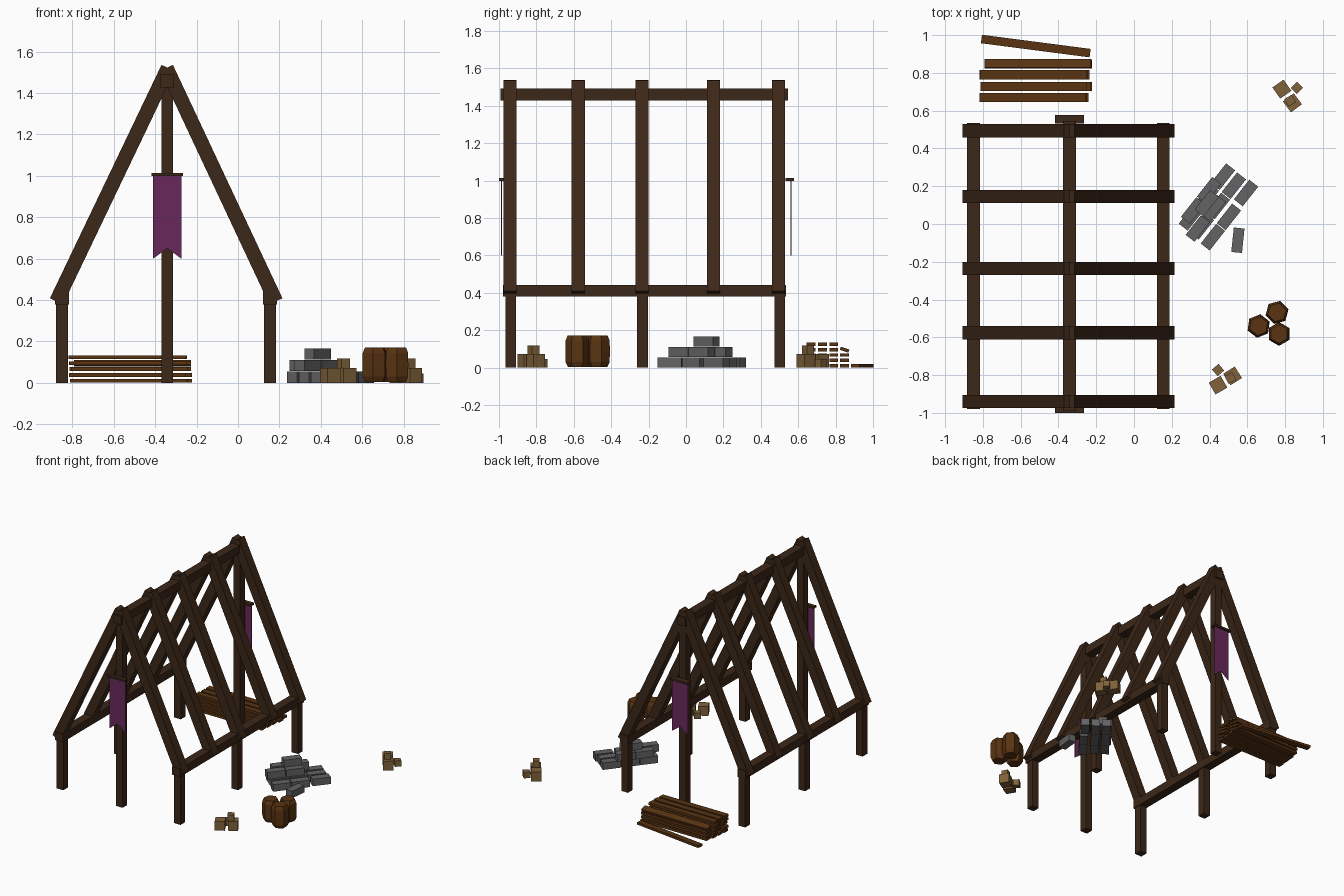
import bpy, bmesh, random
from math import radians, cos, sin, pi
from mathutils import Vector, Matrix

if "Cube" in bpy.data.objects:
    bpy.data.objects.remove(bpy.data.objects["Cube"])

random.seed(4)


def mat(name, rgb):
    m = bpy.data.materials.new(name)
    m.diffuse_color = (*rgb, 1)
    m.use_nodes = True
    m.node_tree.nodes["Principled BSDF"].inputs["Base Color"].default_value = m.diffuse_color
    return m


DARK = mat("dark_timber", (0.045, 0.02, 0.009))
WOOD = mat("brown_wood", (0.10, 0.034, 0.006))
CRATE = mat("pale_wood", (0.21, 0.12, 0.042))
STONE = mat("stone", (0.125, 0.125, 0.13))
CLOTH = mat("purple_cloth", (0.14, 0.022, 0.105))


def finish(name, bm, material):
    bmesh.ops.recalc_face_normals(bm, faces=bm.faces)
    me = bpy.data.meshes.new(name)
    bm.to_mesh(me)
    bm.free()
    me.materials.append(material)
    ob = bpy.data.objects.new(name, me)
    bpy.context.collection.objects.link(ob)
    return ob


def box(name, loc, size, material, rz=0, rx=0, ry=0):
    bm = bmesh.new()
    bmesh.ops.create_cube(bm, size=1, matrix=Matrix.Diagonal((*size, 1)))
    ob = finish(name, bm, material)
    ob.location = loc
    ob.rotation_euler = (radians(rx), radians(ry), radians(rz))
    return ob


XL, XM, XR = -0.85, -0.342, 0.155

# Short side posts and long eaves beams
for side, x in (("left", XL), ("right", XR)):
    for y in (-0.937, -0.233, 0.502):
        box(side + "_post", (x, y, 0.2), (0.057, 0.057, 0.4), DARK)
    box(side + "_eaves_beam", (x, -0.222, 0.41), (0.068, 1.515, 0.062), DARK)

# Tall gable posts and ridge beam
for y in (-0.937, 0.502):
    box("gable_post", (XM, y, 0.735), (0.057, 0.057, 1.47), DARK)
box("ridge_beam", (XM, -0.223, 1.46), (0.068, 1.535, 0.064), DARK)

# Five pairs of rafters
for y in (-0.94, -0.576, -0.235, 0.146, 0.494):
    for s in (-1, 1):
        a = Vector((XM + 0.005 + s * 0.53 - 0.01, y, 0.394))
        b = Vector((XM - s * 0.004, y, 1.521))
        d = b - a
        r = box("rafter", (a + b) / 2, (0.07, 0.07, d.length), DARK)
        r.rotation_euler = d.to_track_quat('Z', 'Y').to_euler()

# Swallow-tailed banners hanging on bars at both gables
for side, y, bar_y in (("front", -0.986, -0.985), ("back", 0.561, 0.555)):
    bm = bmesh.new()
    pts = [(-0.068, 1.005), (0.068, 1.005), (0.068, 0.6), (0, 0.65), (-0.068, 0.6)]
    f = bm.faces.new([bm.verts.new((XM + px, y - 0.002, z)) for px, z in pts])
    ext = bmesh.ops.extrude_face_region(bm, geom=[f], use_keep_orig=True)
    moved = [v for v in ext["geom"] if isinstance(v, bmesh.types.BMVert)]
    bmesh.ops.translate(bm, verts=moved, vec=(0, 0.004, 0))
    finish(side + "_banner", bm, CLOTH)
    box(side + "_banner_bar", (XM, bar_y, 1.006), (0.152, 0.03 if y < 0 else 0.044, 0.015), DARK)

# Plank stack, with one plank slipping and one on the ground
for i, y in enumerate((0.669, 0.729, 0.79, 0.848)):
    for k in range(5):
        if i == 3 and k > 3:
            continue
        tilt = -18 if i == 3 and k == 3 else 0
        box("stacked_plank", (-0.52 + random.uniform(-0.018, 0.018), y, 0.01 + 0.0285 * k),
            (0.565, 0.048, 0.018), WOOD, rx=tilt)
box("fallen_plank", (-0.52, 0.942, 0.01), (0.58, 0.045, 0.018), WOOD, rz=-7.4)

# Stone block pile
ANG = 51.8
U = Vector((cos(radians(ANG)), sin(radians(ANG)), 0))


def block_row(cx, cy, n, layer):
    for k in range(n):
        p = Vector((cx, cy, 0.0275 + 0.056 * layer)) + U * 0.137 * (k - (n - 1) / 2)
        box("stone_block", p, (0.132, 0.06, 0.054), STONE, rz=ANG)


block_row(0.386, 0.143, 3, 0)
block_row(0.444, 0.095, 3, 0)
block_row(0.46, -0.016, 2, 0)
block_row(0.593, 0.164, 1, 0)
block_row(0.355, 0.125, 2, 1)
block_row(0.38, 0.03, 2, 1)
block_row(0.385, 0.11, 1, 2)
box("loose_stone_block", (0.55, -0.086, 0.0275), (0.13, 0.057, 0.054), STONE, rz=84)

# Six-sided barrels
for x, y, turn in ((0.66, -0.54, 22), (0.757, -0.468, 15), (0.768, -0.582, 30)):
    bm = bmesh.new()
    rings = []
    for rad, z in ((0.05, 0.004), (0.062, 0.03), (0.063, 0.087), (0.062, 0.145), (0.05, 0.172)):
        rings.append([bm.verts.new((rad * cos(k * pi / 3), rad * sin(k * pi / 3), z)) for k in range(6)])
    for lo, hi in zip(rings, rings[1:]):
        for k in range(6):
            n = (k + 1) % 6
            bm.faces.new((lo[k], lo[n], hi[n], hi[k]))
    bm.faces.new(rings[0])
    bm.faces.new(rings[-1])
    b = finish("barrel", bm, WOOD)
    b.location = (x, y, 0)
    b.rotation_euler.z = radians(turn)

# Two crate groups: two large, one small, one small stacked on top
for ox, oy, turn in ((0.445, -0.853, 0), (0.783, 0.714, -85)):
    R = Matrix.Rotation(radians(turn), 3, 'Z')
    for dx, dy, z, s, a in ((0, 0, 0, 0.072, 30), (0.077, 0.049, 0, 0.072, 32),
                            (0, 0.08, 0, 0.046, 40), (0.065, 0.038, 0.072, 0.046, 28)):
        p = R @ Vector((dx, dy, 0))
        box("crate", (ox + p.x, oy + p.y, z + s / 2), (s, s, s), CRATE, rz=a + turn)
